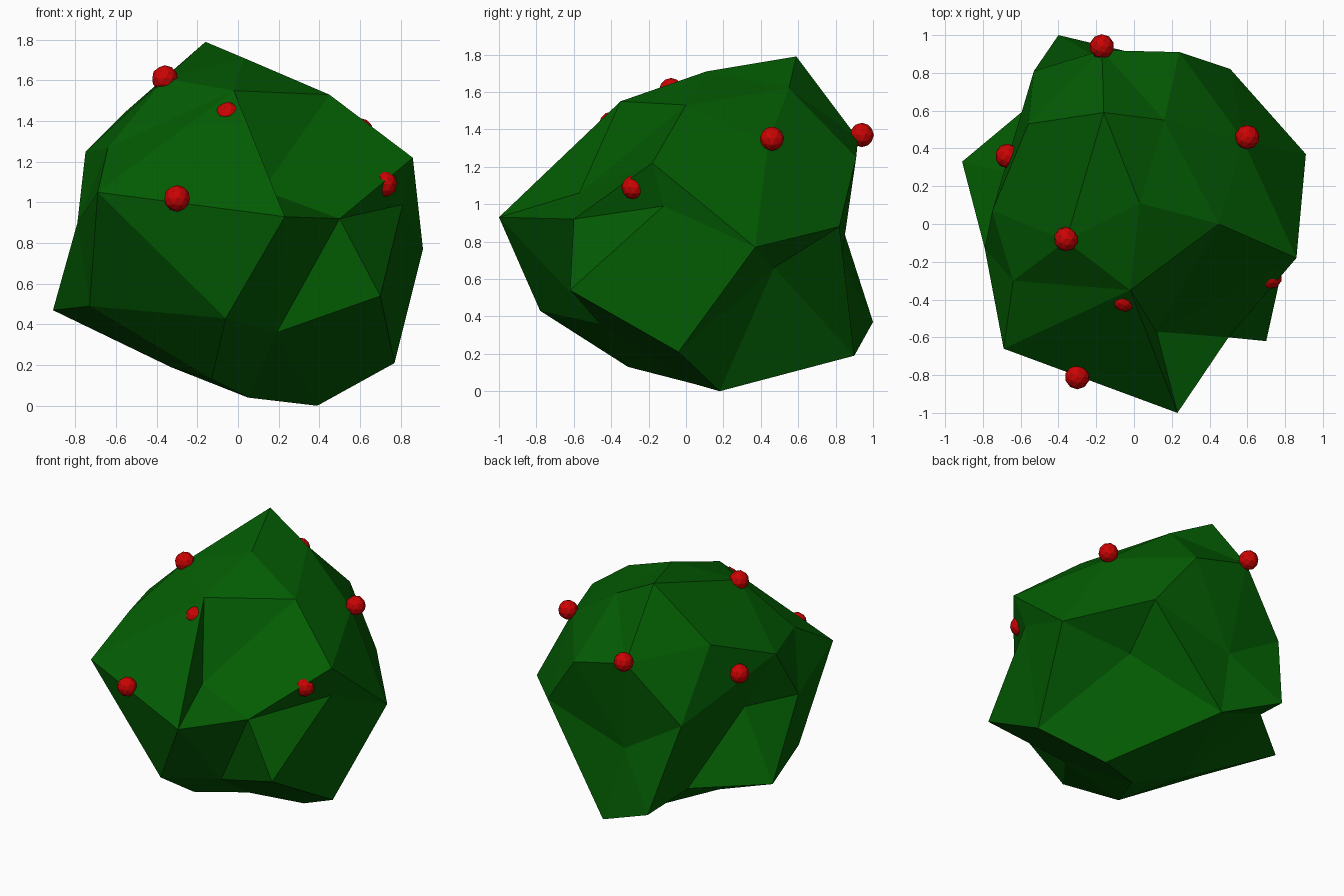
import bpy
import bmesh
from mathutils import Vector

cube = bpy.data.objects.get("Cube")
if cube:
    bpy.data.objects.remove(cube, do_unlink=True)


def make_material(name, colour):
    material = bpy.data.materials.new(name)
    material.use_nodes = True
    material.diffuse_color = colour
    material.node_tree.nodes["Principled BSDF"].inputs["Base Color"].default_value = colour
    return material


def make_object(name, bm, material):
    mesh = bpy.data.meshes.new(name)
    bm.to_mesh(mesh)
    bm.free()
    mesh.materials.append(material)
    obj = bpy.data.objects.new(name, mesh)
    bpy.context.collection.objects.link(obj)
    return obj


def opposite_corners(edge):
    """The two triangle corners that face each other across an edge."""
    return {v for face in edge.link_faces for v in face.verts} - set(edge.verts)


def wrap_skin(points, ridges, centre):
    """Join scattered points into one closed faceted skin.

    The points are pushed onto a sphere, wrapped with a convex hull,
    then returned to their own distances so that hollows survive.
    Each ridge turns the crossing edge so that it joins two given points.
    """
    bm = bmesh.new()
    vert_at = {}
    for point in points:
        vert_at[point] = bm.verts.new((Vector(point) - centre).normalized())
    bmesh.ops.convex_hull(bm, input=list(bm.verts), use_existing_faces=False)
    bmesh.ops.recalc_face_normals(bm, faces=list(bm.faces))
    for ridge in ridges:
        ends = {vert_at[point] for point in ridge}
        for edge in list(bm.edges):
            if opposite_corners(edge) == ends:
                bmesh.utils.edge_rotate(edge, True)
                break
    for point, vert in vert_at.items():
        vert.co = point
    bm.normal_update()
    return bm


leaf_green = make_material("leaf green", (0.001, 0.108, 0.001, 1))
berry_red = make_material("berry red", (0.6, 0.001, 0.001, 1))

# Corners where ridges meet
brow, nose = (-.02, -.35, 1.55), (.23, -1, .93)
front_notch, front_pit = (.5, -.6, .92), (.19, -.46, .36)
left_shoulder, left_hip = (.86, -.18, 1.22), (.91, .37, .77)
right_shoulder, right_back = (-.75, .07, 1.25), (-.53, .81, .96)
right_hip, back_fold = (-.91, .33, .47), (-.49, .68, .46)

# Corners of the faceted bush, grouped by region
crown = [
    (-.16, .59, 1.79), (.03, .11, 1.71), brow, (.45, 0, 1.53),
    (.16, .55, 1.62), (-.36, -.09, 1.61), (-.56, .53, 1.44),
]
front_side = [
    nose, (.12, -.57, 1.06), front_notch, (.7, -.62, .54),
    front_pit, (-.06, -.78, .43), (-.69, -.66, 1.05),
]
left_side = [
    left_shoulder, (.81, -.12, .99), left_hip, (.58, .44, 1.33), (.43, .47, .66),
]
right_side = [
    (-.64, -.3, 1.27), right_shoulder, (-.73, -.22, .49),
    right_hip, (-.64, .26, .92), (-.79, -.13, .9),
]
back_side = [
    (-.17, .92, 1.35), (.24, .91, 1.25), (.51, .82, .88), right_back,
    (-.1, .83, .7), (-.4, 1, .37), (.02, .9, .19), back_fold,
]
underside = [
    (.77, -.04, .21), (.39, .18, 0), (.05, .04, .04),
    (-.13, -.31, .13), (-.33, .1, .19),
]
bush = crown + front_side + left_side + right_side + back_side + underside
ridges = [
    (brow, nose), (front_notch, front_pit), (left_shoulder, left_hip),
    (right_shoulder, right_back), (right_hip, back_fold),
]
make_object("bush", wrap_skin(bush, ridges, Vector((0, 0, .85))), leaf_green)

# Small faceted berries resting on the leaves
berries = [
    (-.36, -.08, 1.61), (-.05, -.4, 1.43), (-.3, -.81, 1.02), (.72, -.28, 1.09),
    (.6, .46, 1.35), (-.17, .94, 1.37), (-.67, .36, 1.2),
]
for number, place in enumerate(berries, start=1):
    bm = bmesh.new()
    bmesh.ops.create_icosphere(bm, subdivisions=2, radius=.065)
    berry = make_object(f"berry_{number}", bm, berry_red)
    berry.location = place
